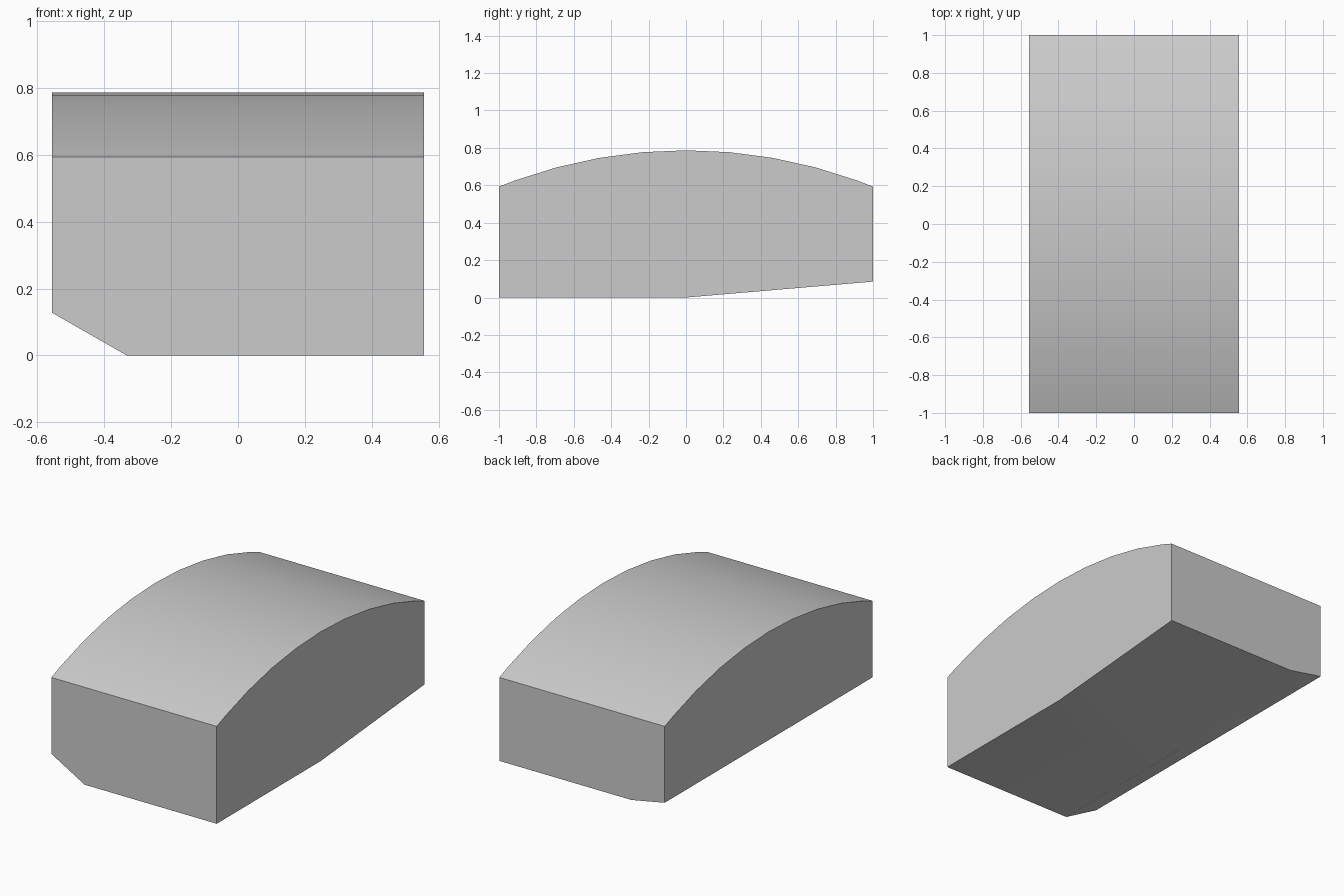
import bpy
import bmesh
import math

cube = bpy.data.objects.get("Cube")
if cube:
    bpy.data.objects.remove(cube, do_unlink=True)

HALF_W, CREASE_X = 0.557, -0.333      # half width, inner line of the bevelled underside
PEAK, RADIUS = 0.787, 2.674           # arched top
RISE, BEVEL_Z = 0.085, 0.128          # rear underside lift, raised lower edge

# Plain grey finish
grey = bpy.data.materials.new("plain_grey")
grey.use_nodes = True
colour = (0.6, 0.6, 0.6, 1)
grey.diffuse_color = colour
bsdf = next(n for n in grey.node_tree.nodes if n.type == "BSDF_PRINCIPLED")
bsdf.inputs["Base Color"].default_value = colour


def section(y):
    """Five-sided cross-section at one position along the length."""
    top = PEAK - RADIUS + math.sqrt(RADIUS ** 2 - y ** 2)
    low = RISE * max(0, y)
    return [(HALF_W, y, low), (HALF_W, y, top), (-HALF_W, y, top),
            (-HALF_W, y, BEVEL_Z), (CREASE_X, y, low)]


# Stations follow equal steps around the arch and finish at both ends
inner = [RADIUS * math.sin(math.radians(5 * i)) for i in range(-4, 5)]
stations = [-1, *inner, 1]

# Arched block, lofted from front to back
bm = bmesh.new()
rings = [[bm.verts.new(p) for p in section(y)] for y in stations]
for a, b in zip(rings, rings[1:]):
    for i in range(5):
        j = (i + 1) % 5
        bm.faces.new((a[i], a[j], b[j], b[i]))
bm.faces.new(rings[0])
bm.faces.new(rings[-1])
bmesh.ops.recalc_face_normals(bm, faces=bm.faces)

mesh = bpy.data.meshes.new("arched_block")
bm.to_mesh(mesh)
bm.free()
mesh.materials.append(grey)
block = bpy.data.objects.new("arched_block", mesh)
bpy.context.collection.objects.link(block)

# Smooth arch and underside, sharp outer edges
bpy.ops.object.select_all(action="DESELECT")
block.select_set(True)
bpy.context.view_layer.objects.active = block
bpy.ops.object.shade_smooth_by_angle(angle=math.radians(35))
